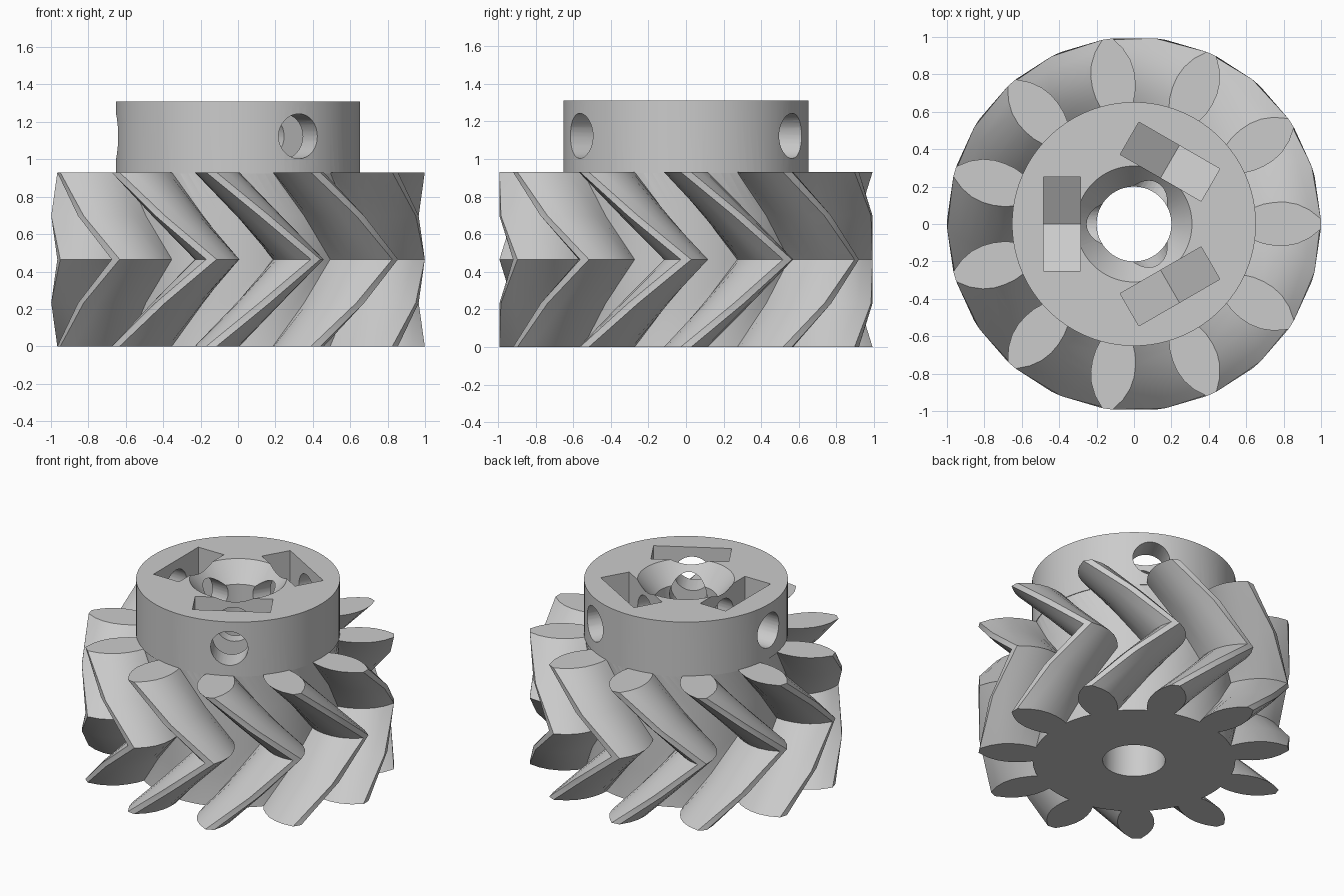
import bpy, bmesh, math
from mathutils import Matrix

if "Cube" in bpy.data.objects:
    bpy.data.objects.remove(bpy.data.objects["Cube"])

TEETH = 11
PITCH = 2 * math.pi / TEETH
GEAR_H, TOP = 0.93, 1.31
HOLE_Z = 1.123

grey = bpy.data.materials.new("plain_grey")
grey.diffuse_color = (0.6, 0.6, 0.6, 1)
grey.use_nodes = True
grey.node_tree.nodes["Principled BSDF"].inputs["Base Color"].default_value = grey.diffuse_color


def make(name, bm):
    bmesh.ops.recalc_face_normals(bm, faces=bm.faces)
    mesh = bpy.data.meshes.new(name)
    bm.to_mesh(mesh)
    bm.free()
    mesh.materials.append(grey)
    ob = bpy.data.objects.new(name, mesh)
    bpy.context.collection.objects.link(ob)
    return ob


def loft(name, rings):
    """Closed solid through equally long rings of points."""
    bm = bmesh.new()
    rows = [[bm.verts.new(p) for p in ring] for ring in rings]
    n = len(rows[0])
    for a, b in zip(rows, rows[1:]):
        for i in range(n):
            j = (i + 1) % n
            bm.faces.new((a[i], a[j], b[j], b[i]))
    bmesh.ops.triangulate(bm, faces=bm.faces, quad_method='SHORT_EDGE')
    bm.faces.new(rows[0][::-1])
    bm.faces.new(rows[-1])
    return make(name, bm)


def lathe(name, profile, n=96):
    return loft(name, [[(r * math.cos(2 * math.pi * i / n), r * math.sin(2 * math.pi * i / n), z)
                        for i in range(n)] for r, z in profile])


def combine(target, other, operation):
    mod = target.modifiers.new(operation.lower(), 'BOOLEAN')
    mod.operation, mod.object, mod.solver = operation, other, 'EXACT'
    bpy.context.view_layer.update()
    result = bpy.data.meshes.new_from_object(
        target.evaluated_get(bpy.context.evaluated_depsgraph_get()))
    target.modifiers.clear()
    target.data = result
    bpy.data.objects.remove(other, do_unlink=True)


# Tooth outline: radius and half width, from root to tip
flank = [(0.648, 0.088), (0.70, 0.106), (0.76, 0.116), (0.82, 0.117),
         (0.88, 0.105), (0.94, 0.076), (0.999, 0.028)]
half = [(r, math.asin(w / r)) for r, w in flank]
tooth = [(r, -a) for r, a in half] + [(r, a) for r, a in reversed(half)]
root_a = half[0][1]
tooth += [(0.648, root_a + (PITCH - 2 * root_a) * k / 4) for k in (1, 2, 3)]
outline = [(r, a + PITCH * t) for t in range(TEETH) for r, a in tooth]

# Herringbone gear: twists one pitch up to mid height, then back
rings = []
for k, twist in enumerate((0, 0.5, 1, 0.5, 0)):
    rings.append([(r * math.cos(a + twist * PITCH), r * math.sin(a + twist * PITCH),
                   GEAR_H * k / 4) for r, a in outline])
gear = loft("herringbone_gear", rings)

# Collar on top
combine(gear, lathe("collar", [(0.652, GEAR_H - 0.005), (0.652, TOP)]), 'UNION')

# Shaft bore with a countersunk mouth
combine(gear, lathe("bore", [(0.2, -0.1), (0.2, TOP - 0.13), (0.31, TOP),
                             (0.31, TOP + 0.1)]), 'DIFFERENCE')

for deg in (60, 180, 300):
    turn = Matrix.Rotation(math.radians(deg), 4, 'Z')
    # Nut pocket, open at the top with a pointed floor
    section = [(-0.25, TOP + 0.1), (-0.25, HOLE_Z - 0.144), (0, HOLE_Z - 0.289),
               (0.25, HOLE_Z - 0.144), (0.25, TOP + 0.1)]
    pocket = loft("nut_pocket", [[turn @ Matrix.Translation((x, y, z)).to_translation()
                                  for y, z in section] for x in (0.285, 0.485)])
    combine(gear, pocket, 'DIFFERENCE')
    # Radial screw hole
    circle = [(0.12 * math.cos(2 * math.pi * i / 32), HOLE_Z + 0.12 * math.sin(2 * math.pi * i / 32))
              for i in range(32)]
    hole = loft("screw_hole", [[turn @ Matrix.Translation((x, y, z)).to_translation()
                                for y, z in circle] for x in (0.05, 0.8)])
    combine(gear, hole, 'DIFFERENCE')

gear.data.materials.clear()
gear.data.materials.append(grey)
bpy.context.view_layer.objects.active = gear
gear.select_set(True)
bpy.ops.object.shade_smooth_by_angle(angle=math.radians(25))
